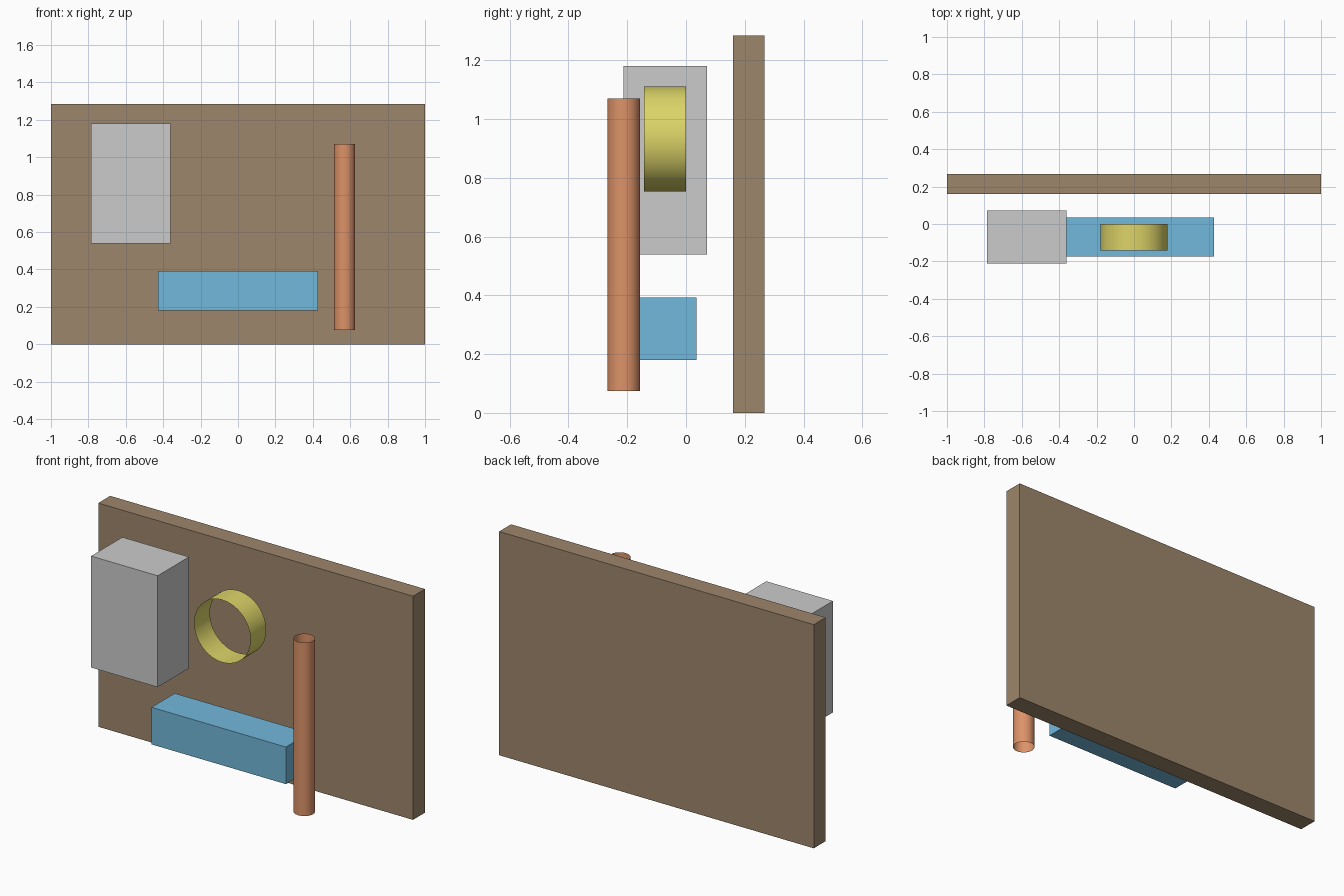
import bpy, math

if "Cube" in bpy.data.objects:
    bpy.data.objects.remove(bpy.data.objects["Cube"])


def paint(obj, name, color):
    obj.name = name
    if color:
        mat = bpy.data.materials.new(name + "_paint")
        mat.diffuse_color = (*color, 1)
        mat.use_nodes = True
        mat.node_tree.nodes["Principled BSDF"].inputs["Base Color"].default_value = mat.diffuse_color
        obj.data.materials.append(mat)
    return obj


def box(name, x, y, z, color=None):
    """Box from (min, max) ranges."""
    spans = (x, y, z)
    bpy.ops.mesh.primitive_cube_add(size=1, location=[(a + b) / 2 for a, b in spans])
    obj = bpy.context.object
    obj.scale = [b - a for a, b in spans]
    bpy.ops.object.transform_apply(location=False, rotation=False, scale=True)
    return paint(obj, name, color)


def open_tube(name, radius, length, location, color, rotation=(0, 0, 0)):
    """Thin cylinder wall without end caps."""
    bpy.ops.mesh.primitive_cylinder_add(vertices=64, radius=radius, depth=length,
                                        end_fill_type='NOTHING',
                                        location=location, rotation=rotation)
    bpy.ops.object.shade_smooth_by_angle()
    return paint(bpy.context.object, name, color)


# Back panel
box("back_panel", (-1, 1), (0.16, 0.268), (0, 1.285), (0.34, 0.24, 0.15))
# Wall cabinet
box("cabinet", (-0.785, -0.362), (-0.212, 0.072), (0.54, 1.18))
# Low trough
box("trough", (-0.427, 0.427), (-0.175, 0.036), (0.18, 0.393), (0.17, 0.48, 0.71))
# Upright pipe
open_tube("pipe", 0.056, 0.996, (0.57, -0.212, 0.573), (0.72, 0.29, 0.14))
# Round dial ring facing the front
open_tube("dial_ring", 0.179, 0.143, (0, -0.071, 0.932), (0.72, 0.66, 0.14),
          (math.pi / 2, 0, 0))
